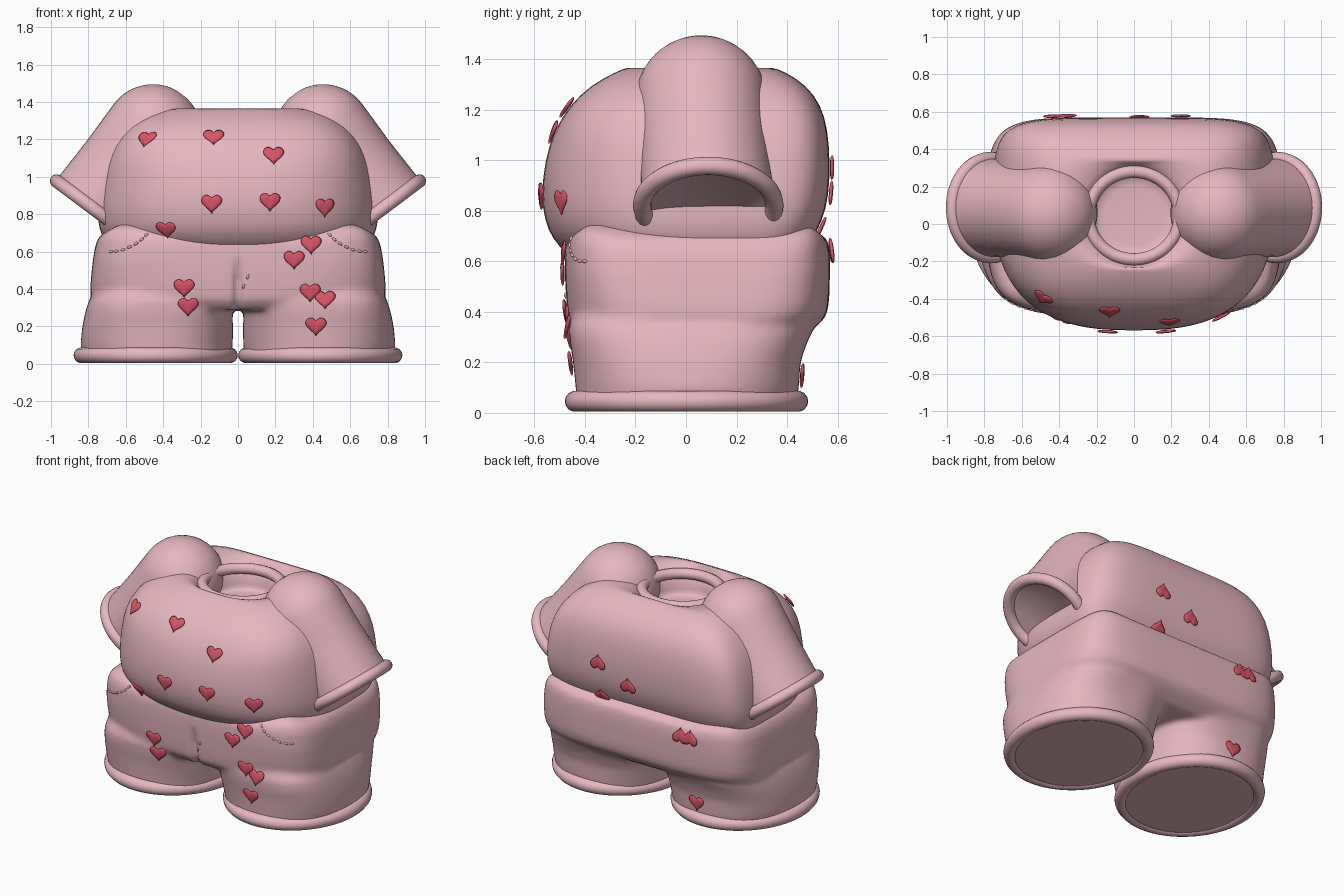
import bpy, bmesh, math
from mathutils import Vector, Matrix
from mathutils.bvhtree import BVHTree

if "Cube" in bpy.data.objects:
    bpy.data.objects.remove(bpy.data.objects["Cube"])


def material(name, rgb):
    m = bpy.data.materials.new(name)
    m.diffuse_color = (*rgb, 1)
    m.use_nodes = True
    m.node_tree.nodes["Principled BSDF"].inputs["Base Color"].default_value = m.diffuse_color
    return m


PINK = material("soft_pink", (0.79, 0.475, 0.53))
RED = material("rose_red", (0.70, 0.09, 0.14))


def add_object(name, bm, mat):
    bmesh.ops.recalc_face_normals(bm, faces=bm.faces)
    for f in bm.faces:
        f.smooth = True
    me = bpy.data.meshes.new(name)
    bm.to_mesh(me)
    bm.free()
    me.materials.append(mat)
    ob = bpy.data.objects.new(name, me)
    bpy.context.collection.objects.link(ob)
    return ob


def skin(bm, rings):
    """Bridge equal rings of points and cap both ends."""
    rows = [[bm.verts.new(p) for p in r] for r in rings]
    n = len(rows[0])
    for a, b in zip(rows, rows[1:]):
        for i in range(n):
            j = (i + 1) % n
            bm.faces.new((a[i], a[j], b[j], b[i]))
    bm.faces.new(rows[0])
    bm.faces.new(rows[-1])


def section(z, cx, a, yf, yc, yb, nf, nb, lift=0.0, count=64):
    """Rounded-box outline with its own front and back depth and squareness."""
    pts = []
    for i in range(count):
        t = 2 * math.pi * i / count
        c, s = math.cos(t), math.sin(t)
        n, d = (nb, yb - yc) if s > 0 else (nf, yc - yf)
        x = a * math.copysign(abs(c) ** (2 / n), c)
        y = d * math.copysign(abs(s) ** (2 / n), s)
        pts.append((cx + x, yc + y, z + lift * abs(math.sin(2 * t)) ** 3))
    return pts


def ring(name, centre, rx, ry, r, rot=Matrix()):
    """Rolled fabric edge: a tube along an ellipse."""
    bm = bmesh.new()
    rows = []
    for i in range(64):
        t = 2 * math.pi * i / 64
        p = Vector((rx * math.cos(t), ry * math.sin(t), 0))
        out = Vector((math.cos(t) / rx, math.sin(t) / ry, 0)).normalized()
        row = []
        for k in range(14):
            u = 2 * math.pi * k / 14
            q = p + out * r * math.cos(u) + Vector((0, 0, r * math.sin(u)))
            row.append(bm.verts.new(Vector(centre) + rot @ q))
        rows.append(row)
    for i in range(64):
        a, b = rows[i], rows[(i + 1) % 64]
        for k in range(14):
            m = (k + 1) % 14
            bm.faces.new((a[k], a[m], b[m], b[k]))
    return add_object(name, bm, PINK)


# Shirt body, running over the shoulders and down into the neck hole
bm = bmesh.new()
body = [(0.57, 0.62, -0.40, 0.42, 2.4), (0.63, 0.69, -0.475, 0.47, 2.4),
        (0.69, 0.733, -0.53, 0.50, 2.5), (0.76, 0.75, -0.56, 0.54, 2.55),
        (0.86, 0.75, -0.574, 0.567, 2.6), (1.0, 0.73, -0.56, 0.57, 2.7),
        (1.12, 0.695, -0.522, 0.562, 3.1), (1.22, 0.635, -0.46, 0.535, 3.5),
        (1.30, 0.555, -0.375, 0.475, 3.5), (1.352, 0.455, -0.275, 0.39, 3.2),
        (1.372, 0.385, -0.225, 0.335, 2.6)]
rings = [section(z, 0, a, yf, yf + 0.59 * (yb - yf), yb, n, 5.5) for z, a, yf, yb, n in body]
for z, a in [(1.35, 0.285), (1.31, 0.25), (1.25, 0.22), (1.19, 0.215), (1.18, 0.2)]:
    rings.append(section(z, 0, a, 0.045 - a, 0.045, 0.045 + a, 2, 2))
skin(bm, rings)
shirt = add_object("shirt_body", bm, PINK)
shirt.modifiers.new("smooth", 'SUBSURF').levels = 1
shirt.modifiers["smooth"].render_levels = 1
ring("neck_band", (0, 0.045, 1.315), 0.245, 0.235, 0.034)

# Sleeves: round shoulder tapering to a cuff with a shallow closed end
AXIS = Vector((0.6, 0, -0.8))
CUFF = 0.515
profile = [(0.26 * math.sin(a), -0.26 * math.cos(a))
           for a in [math.pi / 2 * k / 12 for k in range(1, 13)]]
profile += [(0.259, 0.1), (0.257, 0.22), (0.259, 0.35), (0.264, CUFF),
            (0.24, CUFF), (0.235, CUFF - 0.006)]
for side, label in ((1, "right"), (-1, "left")):
    axis = Vector((AXIS.x * side, 0, AXIS.z))
    rot = Vector((0, 0, 1)).rotation_difference(axis).to_matrix()
    start = Vector((0.455 * side, 0.06, 1.235))
    bm = bmesh.new()
    skin(bm, [[start + Vector((0, 0.028 * max(t, 0) / CUFF, 0))
               + rot @ Vector((r * math.cos(u), r * math.sin(u), t))
               for u in [2 * math.pi * i / 48 for i in range(48)]] for r, t in profile])
    sleeve = add_object(label + "_sleeve", bm, PINK)
    sleeve.data.set_sharp_from_angle(angle=math.radians(50))
    end = start + axis * CUFF + Vector((0, 0.028, 0))
    ring(label + "_cuff", end, 0.258, 0.262, 0.036, rot)

# Shorts: hips and two legs merged into one soft form
bm = bmesh.new()
hips = [(0.29, 0.62, -0.42, 0.44, 3), (0.34, 0.775, -0.462, 0.515, 3.4),
        (0.38, 0.79, -0.468, 0.555, 3.8), (0.44, 0.788, -0.474, 0.567, 4.2),
        (0.55, 0.777, -0.48, 0.57, 4.8), (0.64, 0.762, -0.48, 0.57, 5),
        (0.69, 0.738, -0.468, 0.56, 5), (0.722, 0.68, -0.42, 0.51, 5)]
skin(bm, [section(z, 0, a, yf, 0.04, yb, n, n + 0.8, 0.03 if z > 0.6 else 0)
          for z, a, yf, yb, n in hips])
legs = [(0.012, 0.43, 0.39, -0.43, 0.435, 2.3), (0.10, 0.435, 0.407, -0.437, 0.447, 2.4),
        (0.20, 0.43, 0.403, -0.447, 0.453, 2.7), (0.28, 0.423, 0.393, -0.46, 0.48, 3),
        (0.34, 0.412, 0.385, -0.464, 0.51, 3.2), (0.42, 0.39, 0.36, -0.43, 0.50, 3.2)]
for side in (1, -1):
    skin(bm, [section(z, cx * side, a, yf, 0.0, yb, n, n) for z, cx, a, yf, yb, n in legs])
shorts = add_object("shorts", bm, PINK)
mod = shorts.modifiers.new("merge", 'REMESH')
mod.mode = 'VOXEL'
mod.voxel_size = 0.014
mod = shorts.modifiers.new("soften", 'SMOOTH')
mod.factor = 0.5
mod.iterations = 22
deps = bpy.context.evaluated_depsgraph_get()
merged = bpy.data.meshes.new_from_object(shorts.evaluated_get(deps))
shorts.modifiers.clear()
shorts.data = merged
for v in merged.vertices:  # centre seam crease on the front
    x, y, z = v.co
    if y < -0.2 and z < 0.57:
        fade = min(1, (0.57 - z) / 0.12)
        v.co.y += 0.03 * fade * math.exp(-(x / 0.022) ** 2)
merged.shade_smooth()
for side, label in ((1, "right"), (-1, "left")):
    ring(label + "_leg_hem", (0.44 * side, 0.002, 0.046), 0.397, 0.44, 0.042)

# Surface finder used to seat the decorations on the cloth
bpy.context.view_layer.update()
deps = bpy.context.evaluated_depsgraph_get()
trees = [BVHTree.FromObject(o, deps) for o in (shirt, shorts)]


def seat(x, z, face):
    """Frame on the cloth at x, z, seen from the front (-1) or the back (1)."""
    hits = [t.ray_cast(Vector((x, 3 * face, z)), Vector((0, -face, 0))) for t in trees]
    hit = min((h for h in hits if h[0]), key=lambda h: h[3])
    n = hit[1].normalized()
    if n.y * face < 0:
        n = -n
    right = Vector((0, 0, 1)).cross(n).normalized()
    up = n.cross(right)
    return hit[0], right, up, n


def heart(name, x, z, face, flip=1):
    p, right, up, n = seat(x, z, face)
    p = p + n * 0.011
    outline = []
    for i in range(28):
        t = 2 * math.pi * (i + 0.5) / 28
        hx = 16 * math.sin(t) ** 3
        hy = (13 * math.cos(t) - 5 * math.cos(2 * t)
              - 2 * math.cos(3 * t) - math.cos(4 * t))
        if abs(t - math.pi) > 2.4:  # shallow notch between the lobes
            hy = max(hy, 8)
        outline.append((hx * 0.0035, (hy + 2) * 0.0035 * flip))
    bm = bmesh.new()
    skin(bm, [[p + right * (a * s) + up * (b * s) + n * h for a, b in outline]
              for s, h in ((0.5, -0.008), (0.85, -0.005), (1, 0), (0.85, 0.005), (0.5, 0.008))])
    add_object(name, bm, RED)


# Hearts on the front and back
front = [(-0.485, 1.195), (-0.13, 1.205), (0.19, 1.11), (-0.14, 0.855), (0.17, 0.865),
         (0.46, 0.835), (-0.38, 0.72), (0.39, 0.635), (0.30, 0.555), (-0.288, 0.405),
         (-0.268, 0.305), (0.385, 0.38), (0.465, 0.34), (0.417, 0.20)]
back = [(0.25, 0.97, -1), (0.03, 0.87, -1), (0.25, 0.735, -1),
        (-0.43, 0.64, -1), (-0.36, 0.64, -1), (-0.4, 0.15, 1)]
for i, (x, z) in enumerate(front):
    heart(f"front_heart_{i + 1}", x, z, -1)
for i, (x, z, flip) in enumerate(back):
    heart(f"back_heart_{i + 1}", x, z, 1, flip)

# Pocket and fly stitches
pocket = [(0.49, 0.69), (0.515, 0.665), (0.545, 0.643), (0.58, 0.625),
          (0.615, 0.61), (0.65, 0.602), (0.68, 0.60)]
rows = {"right_pocket_stitches": pocket,
        "left_pocket_stitches": [(-x, z) for x, z in pocket],
        "fly_stitches": [(0.03, 0.415), (0.052, 0.465)]}
for name, pts in rows.items():
    bm = bmesh.new()
    for i, (x, z) in enumerate(pts):
        p, right, up, n = seat(x, z, -1)
        a, b = pts[max(i - 1, 0)], pts[min(i + 1, len(pts) - 1)]
        along = (right * (b[0] - a[0]) + up * (b[1] - a[1])).normalized()
        frame = Matrix((along * 0.014, n.cross(along) * 0.007, n * 0.008)).transposed().to_4x4()
        bmesh.ops.create_uvsphere(bm, u_segments=10, v_segments=6, radius=1,
                                  matrix=Matrix.Translation(p) @ frame)
    add_object(name, bm, PINK)
